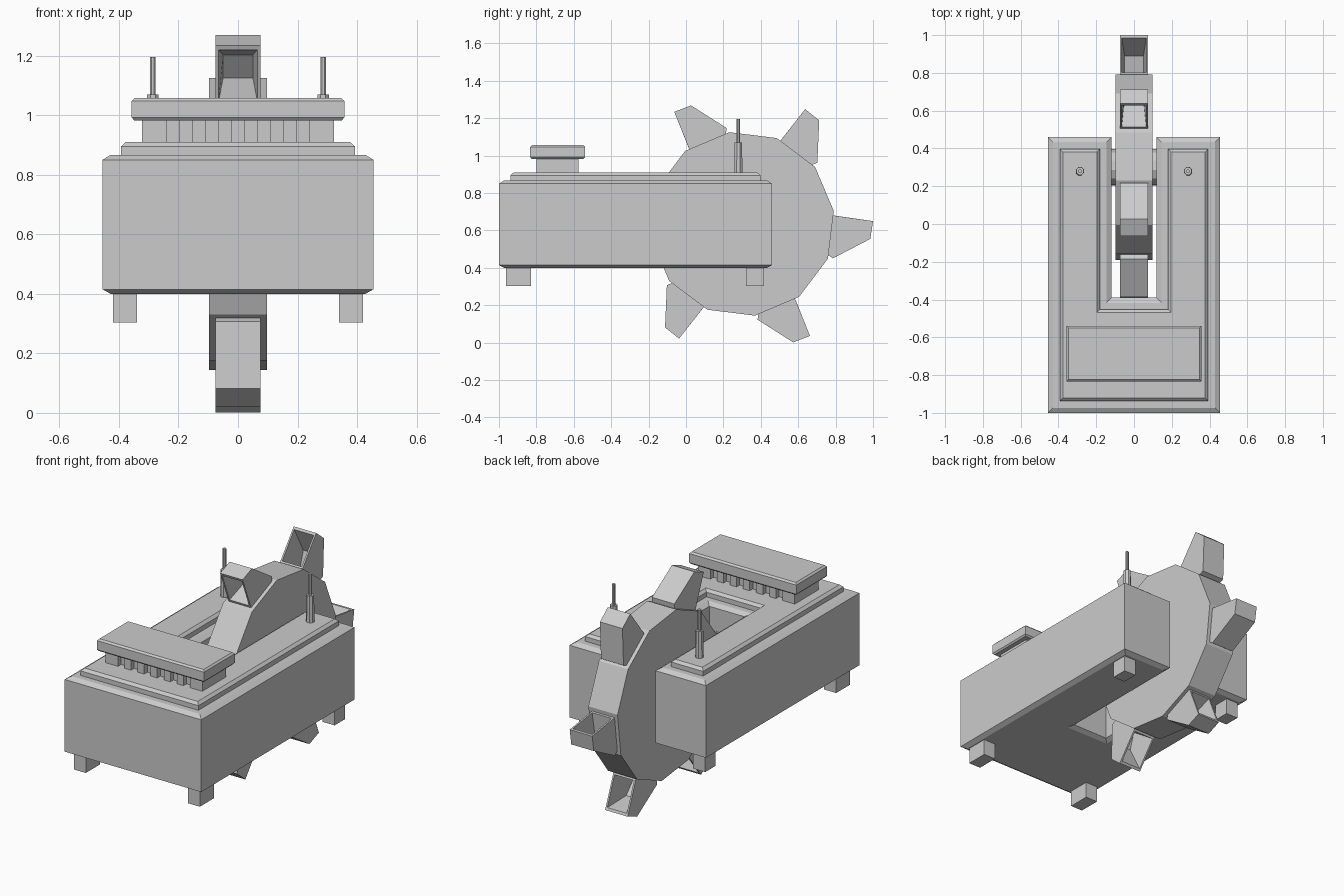
import bpy, bmesh
from math import sin, cos, radians, pi
from mathutils import Matrix

if "Cube" in bpy.data.objects:
    bpy.data.objects.remove(bpy.data.objects["Cube"])


def finish(name, bm):
    bmesh.ops.recalc_face_normals(bm, faces=bm.faces[:])
    me = bpy.data.meshes.new(name)
    bm.to_mesh(me)
    bm.free()
    ob = bpy.data.objects.new(name, me)
    bpy.context.collection.objects.link(ob)
    return ob


def loft(name, rings):
    """Solid through a list of equally long point loops, capped at both ends."""
    bm = bmesh.new()
    loops = [[bm.verts.new(p) for p in r] for r in rings]
    n = len(loops[0])
    for a, b in zip(loops, loops[1:]):
        for i in range(n):
            j = (i + 1) % n
            bm.faces.new((a[i], a[j], b[j], b[i]))
    bm.faces.new(loops[0])
    bm.faces.new(loops[-1])
    return finish(name, bm)


def rect(x0, x1, y0, y1, z, d=0):
    return [(x0 + d, y0 + d, z), (x1 - d, y0 + d, z), (x1 - d, y1 - d, z), (x0 + d, y1 - d, z)]


def box(name, x0, x1, y0, y1, z0, z1):
    return loft(name, [rect(x0, x1, y0, y1, z) for z in (z0, z1)])


def u_outline(d, z):
    """U-shaped hull outline, inset by d all round."""
    w, s, f, b, e = 0.455 - d, 0.118 + d, -1 + d, 0.46 - d, -0.39 - d
    return [(-w, f, z), (w, f, z), (w, b, z), (s, b, z), (s, e, z), (-s, e, z), (-s, b, z), (-w, b, z)]


# Hull and deck plate
loft("hull", [u_outline(d, z) for d, z in ((0.027, 0.40), (0, 0.415), (0, 0.85), (0.027, 0.867))])
loft("deck_plate", [u_outline(d, z) for d, z in ((0.062, 0.86), (0.062, 0.895), (0.078, 0.91))])

# Feet
for side, x in (("left", -0.38), ("right", 0.38)):
    box("front_foot_" + side, x - 0.04, x + 0.04, -0.963, -0.83, 0.303, 0.41)
    box("rear_foot_" + side, x - 0.04, x + 0.04, 0.32, 0.417, 0.303, 0.41)

# Vent: slotted housing outline with a capped lid
pitch = 0.48 / 11
front = [(-0.322, -0.80)]
for i in range(6):
    x0 = -0.24 + 2 * i * pitch
    front += [(x0, -0.80), (x0, -0.77), (x0 + pitch, -0.77), (x0 + pitch, -0.80)]
front.append((0.322, -0.80))
outline = front + [(-x, -1.375 - y) for x, y in front]
loft("vent_housing", [[(x, y, z) for x, y in outline] for z in (0.90, 0.99)])
loft("vent_lid", [rect(-0.357, 0.357, -0.833, -0.54, z, d)
                  for d, z in ((0.008, 0.983), (0, 0.992), (0, 1.047), (0.01, 1.057))])

# Antennas
for side, x in (("left", -0.286), ("right", 0.286)):
    def ring(r, z):
        return [(x + r * cos(k * pi / 4 + pi / 8), 0.28 + r * sin(k * pi / 4 + pi / 8), z) for k in range(8)]
    loft("antenna_" + side, [ring(0.024, 0.90), ring(0.021, 1.07), ring(0.010, 1.07), ring(0.010, 1.196)])

# Wheel and axle
CY, CZ = 0.30, 0.635


def disc(r, x):
    return [(x, CY + r * cos(radians(8 + 30 * k)), CZ + r * sin(radians(8 + 30 * k))) for k in range(12)]


loft("wheel", [disc(0.495, -0.097), disc(0.495, 0.097)])
loft("axle", [disc(0.098, -0.15), disc(0.098, 0.15)])

# Hollow buckets around the rim: (radial, tangential) profiles
outer = [(0.476, 0.104), (0.693, 0.10), (0.69, 0.004), (0.504, -0.124), (0.476, -0.108)]
mouth = [(0.492, 0.104), (0.677, 0.10)]
floor = [(0.50, -0.075), (0.60, -0.04)]
for k in range(6):
    bm = bmesh.new()

    def side(points, w):
        return [bm.verts.new((w, t, -u)) for u, t in points]
    ol, orr = side(outer, -0.075), side(outer, 0.075)
    bm.faces.new(ol)
    bm.faces.new(orr)
    for i in range(1, 5):
        j = (i + 1) % 5
        bm.faces.new((ol[i], ol[j], orr[j], orr[i]))
    rim = [ol[0], ol[1], orr[1], orr[0]]
    for pts, w in ((mouth, 0.065), (floor, 0.05)):
        a, b = side(pts, -w), side(pts, w)
        nxt = [a[0], a[1], b[1], b[0]]
        for i in range(4):
            j = (i + 1) % 4
            bm.faces.new((rim[i], rim[j], nxt[j], nxt[i]))
        rim = nxt
    bm.faces.new(rim)
    turn = Matrix.Rotation(radians(60 * k - 7 + 90), 4, 'X')
    bm.transform(Matrix.Translation((0, CY, CZ)) @ turn)
    finish("bucket_%d" % (k + 1), bm)
